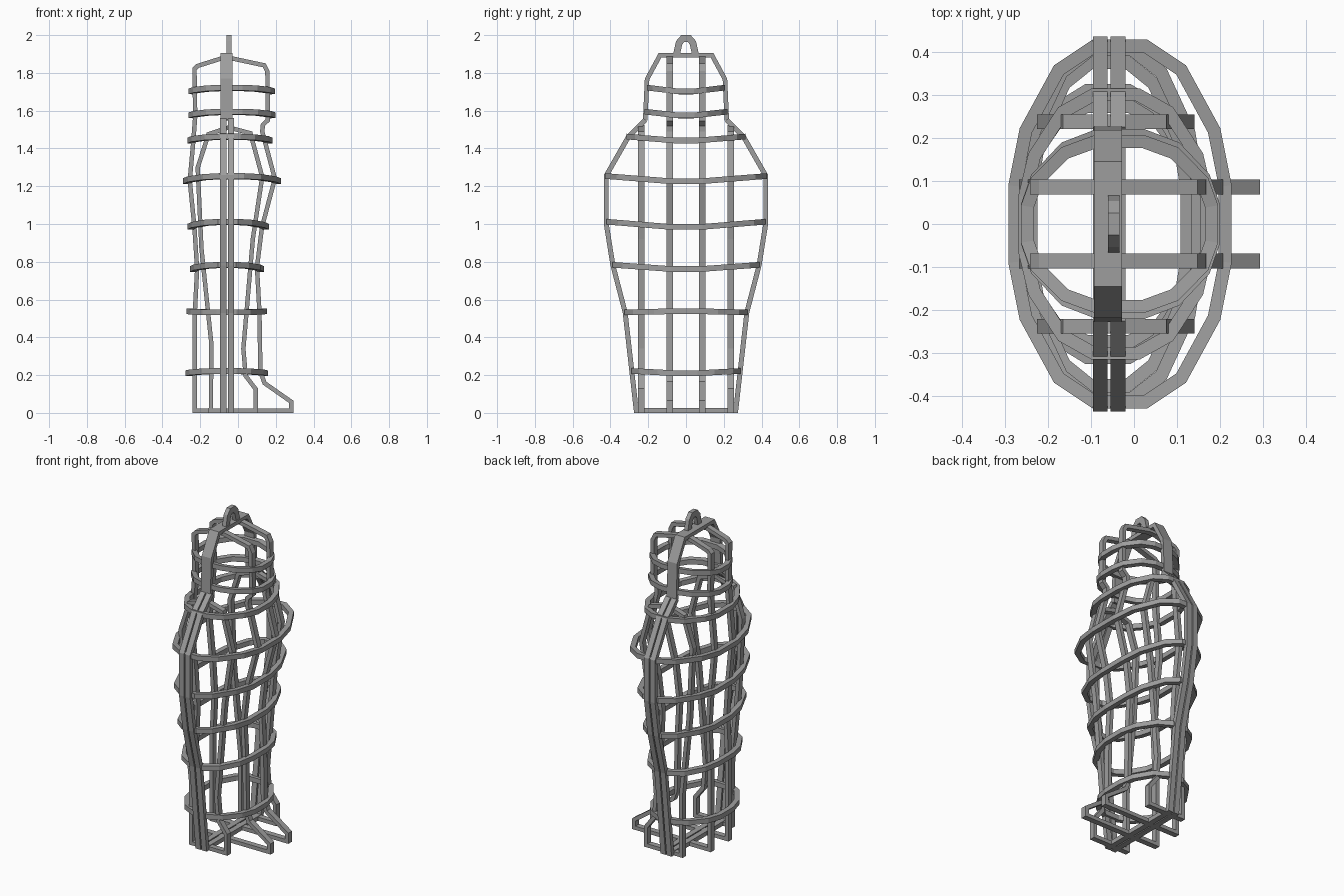
import bpy
import bmesh
from mathutils import Vector

cube = bpy.data.objects.get("Cube")
if cube:
    bpy.data.objects.remove(cube, do_unlink=True)

iron = bpy.data.materials.new("grey_iron")
iron.use_nodes = True
COLOUR = (0.34, 0.34, 0.34, 1)
iron.diffuse_color = COLOUR
iron.node_tree.nodes["Principled BSDF"].inputs["Base Color"].default_value = COLOUR


def inset(path, thick, closed):
    """Offset a counter-clockwise path inwards with mitred corners."""
    n, out = len(path), []
    for i, p in enumerate(path):
        a = path[i - 1] if (closed or i) else None
        b = path[(i + 1) % n] if (closed or i < n - 1) else None
        dirs = [(p - a).normalized()] if a is not None else []
        if b is not None:
            dirs.append((b - p).normalized())
        normals = [Vector((-d.y, d.x)) for d in dirs]
        m = sum(normals, Vector((0, 0))).normalized()
        out.append(p + m * thick / max(m.dot(normals[0]), 0.4))
    return out


def strap(name, points, thick, low, high, place, closed=True):
    """Flat bar following a 2D path; place(a, b, depth) maps it into space."""
    outer = [Vector(p) for p in points]
    inner = inset(outer, thick, closed)
    bm = bmesh.new()
    sections = []
    for o, i in zip(outer, inner):
        corners = ((o, low), (i, low), (i, high), (o, high))
        sections.append([bm.verts.new(place(p.x, p.y, d)) for p, d in corners])
    n = len(sections)
    for k in range(n if closed else n - 1):
        s, t = sections[k], sections[(k + 1) % n]
        for c in range(4):
            e = (c + 1) % 4
            bm.faces.new((s[c], s[e], t[e], t[c]))
    if not closed:
        bm.faces.new(sections[0])
        bm.faces.new(sections[-1])
    bmesh.ops.recalc_face_normals(bm, faces=bm.faces)
    mesh = bpy.data.meshes.new(name)
    bm.to_mesh(mesh)
    bm.free()
    mesh.materials.append(iron)
    obj = bpy.data.objects.new(name, mesh)
    bpy.context.collection.objects.link(obj)
    return obj


def across(a, b, d):
    return (d, a, b)


def lengthwise(a, b, d):
    return (a, d, b)


def mirrored(half):
    return half + [(-a, b) for a, b in reversed(half)]


# Twin side frames running under the base and up both flanks
flank = mirrored([(-0.225, 1.56), (-0.315, 1.47), (-0.435, 1.26), (-0.435, 1.0),
                  (-0.40, 0.78), (-0.335, 0.53), (-0.275, 0)])
strap("rear_side_frame", flank, 0.026, -0.095, -0.061, across, False)
strap("front_side_frame", flank, 0.026, -0.054, -0.02, across, False)

# Single wide band over the head
crown = mirrored([(0.228, 1.55), (0.218, 1.77), (0.145, 1.905)])
strap("head_band", crown, 0.024, -0.093, -0.028, across, False)

# Hanging loop on the crown
eye = mirrored([(0.07, 1.89), (0.053, 1.968), (0.025, 2.0)])
strap("hanging_loop", eye, 0.036, -0.06, -0.034, across, False)

# Long straps shaped as head, chest, shin and foot
body = [(-0.24, 0), (0.293, 0), (0.293, 0.065), (0.15, 0.165), (0.13, 0.22),
        (0.125, 0.535), (0.112, 0.77), (0.138, 0.98), (0.207, 1.24),
        (0.14, 1.49), (0.143, 1.52), (0.17, 1.545), (0.167, 1.81),
        (0.147, 1.85), (-0.03, 1.888), (-0.09, 1.888), (-0.22, 1.847),
        (-0.242, 1.825), (-0.238, 1.57), (-0.248, 1.44), (-0.267, 1.23),
        (-0.242, 0.98), (-0.228, 0.76), (-0.24, 0.53)]
# Shorter straps shaped as shoulder, arm and leg
limb = [(-0.155, 0), (0.105, 0), (0.105, 0.13), (0.052, 0.2), (0.04, 0.34),
        (0.09, 0.92), (0.14, 1.25), (0.105, 1.38), (0.075, 1.49),
        (-0.05, 1.523), (-0.165, 1.485), (-0.225, 1.3), (-0.205, 0.87),
        (-0.153, 0.37)]
for side, sign in (("left", 1), ("right", -1)):
    strap(side + "_body_strap", body, 0.023, sign * 0.068, sign * 0.103, lengthwise)
    strap(side + "_limb_strap", limb, 0.023, sign * 0.22, sign * 0.254, lengthwise)

# Hoops: back x, front x, half width, height at the middle, rise at the sides
hoops = {
    "ankle": (-0.283, 0.162, 0.288, 0.207, 0.015),
    "knee": (-0.278, 0.157, 0.325, 0.54, -0.008),
    "thigh": (-0.258, 0.142, 0.39, 0.756, 0.028),
    "waist": (-0.273, 0.168, 0.42, 0.978, 0.034),
    "chest": (-0.297, 0.232, 0.428, 1.22, 0.034),
    "shoulder": (-0.273, 0.188, 0.315, 1.437, 0.026),
    "neck": (-0.267, 0.204, 0.22, 1.57, 0.025),
    "face": (-0.267, 0.2, 0.207, 1.697, 0.025),
}
quarter = [(0.98, 0.21), (0.88, 0.52), (0.58, 0.86), (0.24, 1.0)]
half_hoop = quarter + [(-u, v) for u, v in reversed(quarter)]
unit_hoop = half_hoop + [(-u, -v) for u, v in half_hoop]
for name, (back, front, width, height, rise) in hoops.items():
    mid, reach = (back + front) / 2, (front - back) / 2
    plan = [(mid + u * reach, v * width) for u, v in unit_hoop]

    def bowed(a, b, d, w=width, h=height, r=rise):
        return (a, b, h + d + r * min(abs(b) / w, 1))

    strap(name + "_hoop", plan, 0.03, -0.015, 0.015, bowed)
